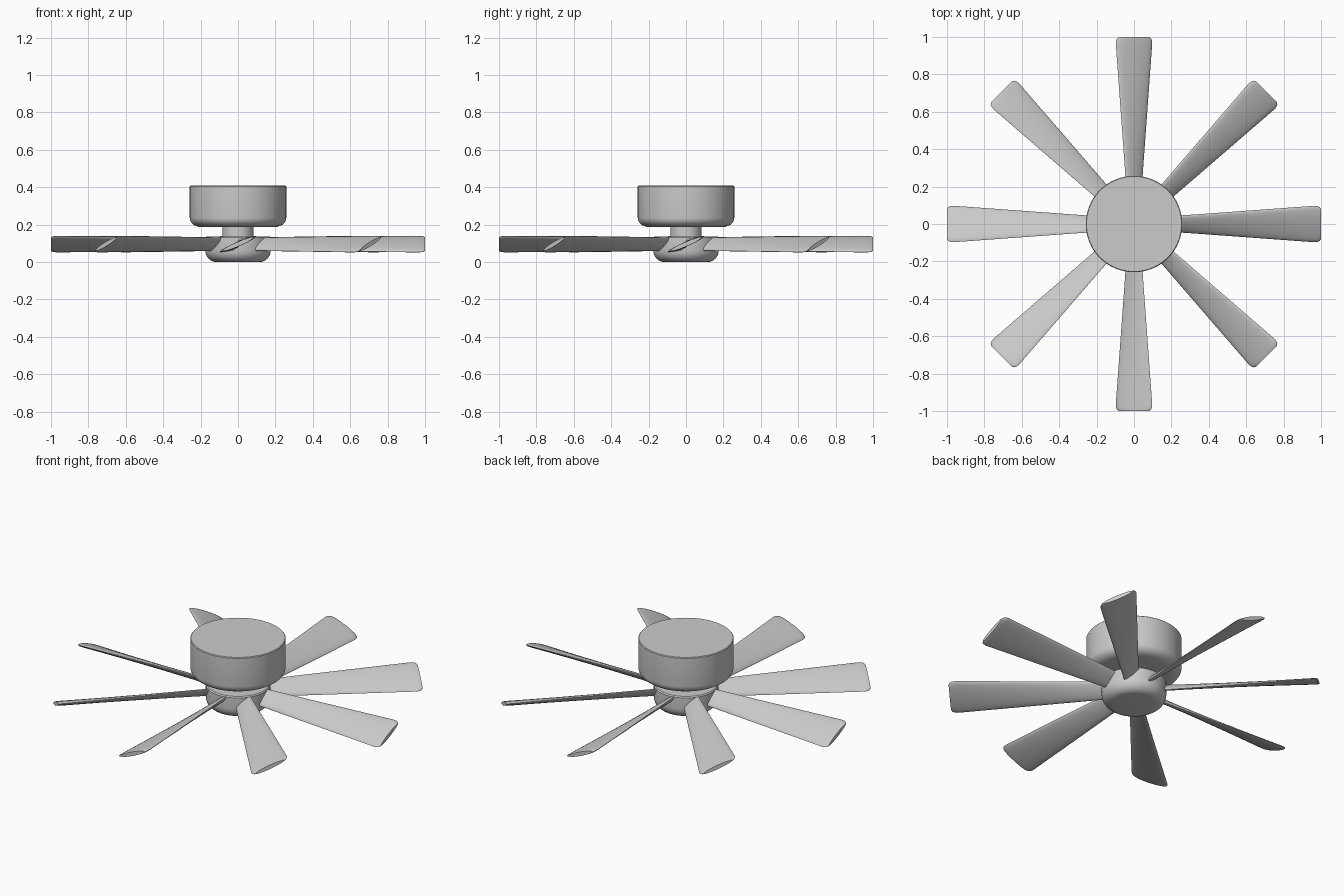
import bpy, bmesh, math

if "Cube" in bpy.data.objects:
    bpy.data.objects.remove(bpy.data.objects["Cube"])


def make_object(name, verts, faces, angle=35):
    me = bpy.data.meshes.new(name)
    me.from_pydata(verts, [], faces)
    bm = bmesh.new()
    bm.from_mesh(me)
    bmesh.ops.recalc_face_normals(bm, faces=bm.faces)
    bm.to_mesh(me)
    bm.free()
    ob = bpy.data.objects.new(name, me)
    bpy.context.collection.objects.link(ob)
    bpy.ops.object.select_all(action='DESELECT')
    ob.select_set(True)
    bpy.context.view_layer.objects.active = ob
    bpy.ops.object.shade_smooth_by_angle(angle=math.radians(angle))
    return ob


def loft(rings):
    """Join equal-sized closed rings, capping both ends."""
    n = len(rings[0])
    verts = [v for ring in rings for v in ring]
    faces = [(i * n + j, i * n + (j + 1) % n, (i + 1) * n + (j + 1) % n, (i + 1) * n + j)
             for i in range(len(rings) - 1) for j in range(n)]
    faces += [tuple(range(n)), tuple(range(len(verts) - n, len(verts)))]
    return verts, faces


def lathe(name, profile, n=64):
    rings = [[(r * math.cos(2 * math.pi * k / n), r * math.sin(2 * math.pi * k / n), z)
              for k in range(n)] for r, z in profile]
    return make_object(name, *loft(rings))


def fillet(cx, cz, rx, rz, steps=6):
    """Rounded lower corner, from the underside out to the wall."""
    return [(cx + rx * math.sin(a), cz - rz * math.cos(a))
            for a in (math.pi / 2 * i / steps for i in range(steps + 1))]


# Motor housing, neck and hub
lathe("motor_housing", fillet(0.195, 0.235, 0.063, 0.048) + [(0.258, 0.405), (0.254, 0.409)])
lathe("neck", [(0.082, 0.10), (0.082, 0.21)])
lathe("hub", fillet(0.115, 0.063, 0.06, 0.063) + [(0.175, 0.130), (0.170, 0.137)])


# Blades: twisted lens section, widening outward, with rounded tip corners
def blade_section(r, scale):
    t = (r - 0.12) / 0.88
    half = (0.036 + 0.064 * t) * scale          # half width seen from above
    rise = (0.034 + 0.009 * t) * scale          # half height due to pitch
    pitch = math.atan2(rise, half)
    chord, thick = math.hypot(half, rise), 0.013 * (0.4 + 0.6 * scale)
    ring = []
    for k in range(20):
        a = 2 * math.pi * k / 20
        u, w = chord * math.cos(a), thick * math.sin(a)
        ring.append((r, u * math.cos(pitch) - w * math.sin(pitch),
                     0.096 + u * math.sin(pitch) + w * math.cos(pitch)))
    return ring


stations = [(0.12, 1), (0.3, 1), (0.5, 1), (0.7, 1), (0.85, 1), (0.965, 1),
            (0.982, 0.97), (0.993, 0.91), (1.0, 0.8)]
verts, faces = loft([blade_section(r, s) for r, s in stations])
for i in range(8):
    blade = make_object(f"blade_{i + 1}", verts, faces)
    blade.rotation_euler.z = i * math.pi / 4
